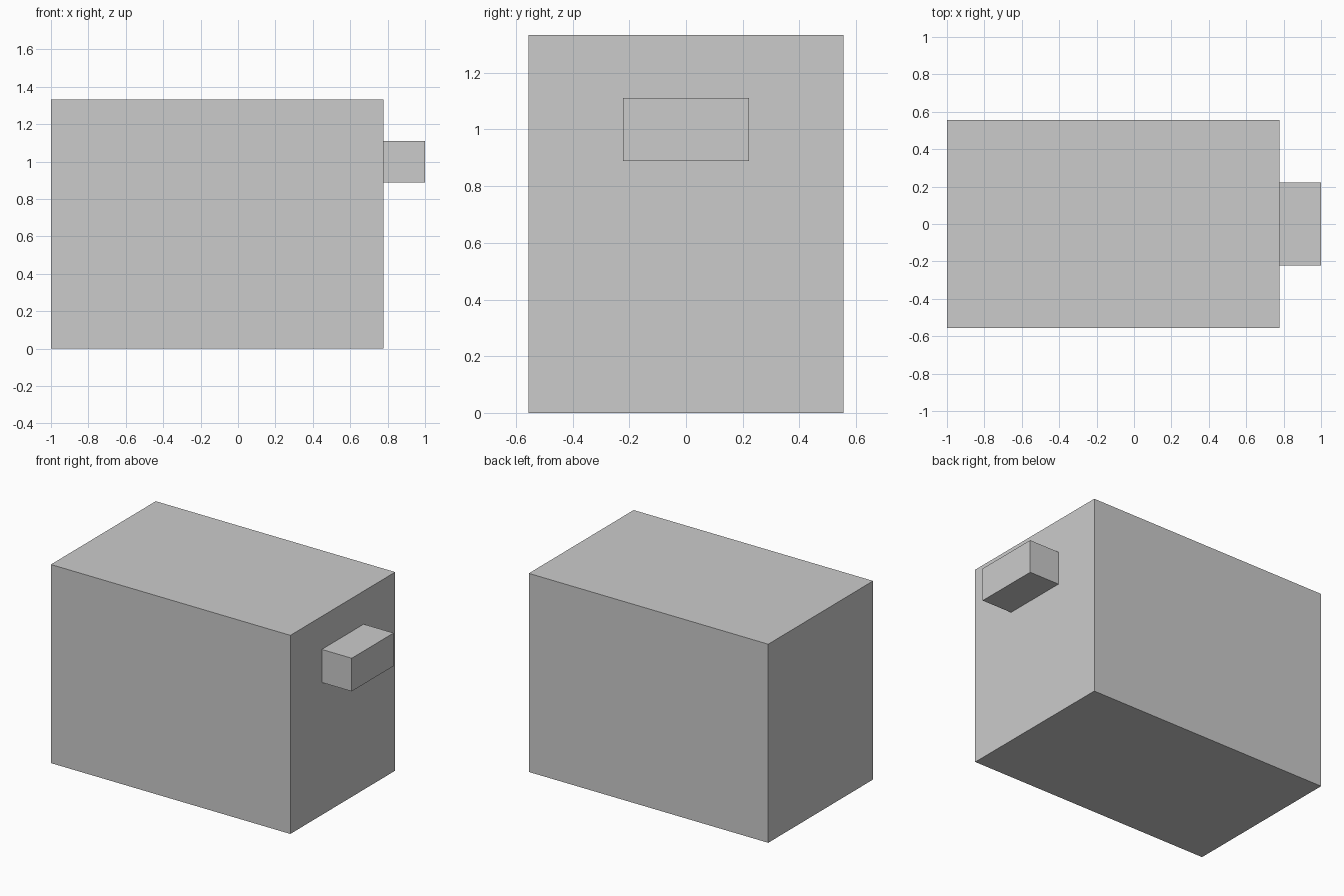
import bpy

if "Cube" in bpy.data.objects:
    bpy.data.objects.remove(bpy.data.objects["Cube"])


def box(name, x, y, z):
    """Axis-aligned box from (min, max) ranges."""
    ranges = (x, y, z)
    bpy.ops.mesh.primitive_cube_add(size=1, location=[(a + b) / 2 for a, b in ranges])
    obj = bpy.context.object
    obj.name = name
    obj.scale = [b - a for a, b in ranges]
    bpy.ops.object.transform_apply(location=False, rotation=False, scale=True)
    return obj


# Main block
box("body", (-1, 0.778), (-0.556, 0.556), (0, 1.333))

# Small block sticking out of the right side
box("side_knob", (0.778, 1), (-0.222, 0.222), (0.889, 1.111))
